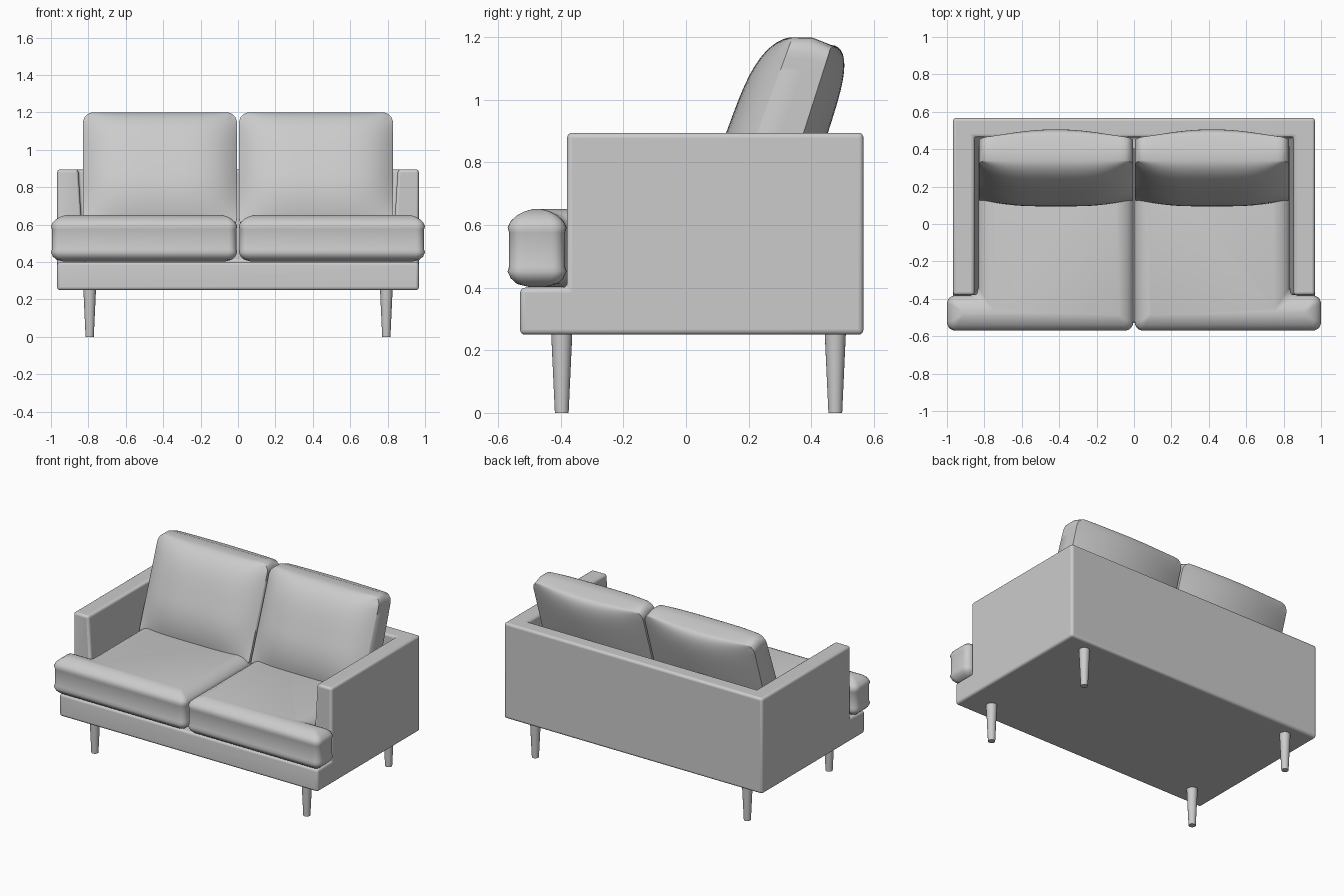
import bpy, bmesh, math
from mathutils import Vector

if "Cube" in bpy.data.objects:
    bpy.data.objects.remove(bpy.data.objects["Cube"])

fabric = bpy.data.materials.new("grey fabric")
fabric.diffuse_color = (0.6, 0.6, 0.6, 1)
fabric.use_nodes = True
fabric.node_tree.nodes["Principled BSDF"].inputs["Base Color"].default_value = fabric.diffuse_color


def finish(name, bm, angle=40):
    bmesh.ops.recalc_face_normals(bm, faces=bm.faces)
    me = bpy.data.meshes.new(name)
    bm.to_mesh(me)
    bm.free()
    me.materials.append(fabric)
    ob = bpy.data.objects.new(name, me)
    bpy.context.collection.objects.link(ob)
    smooth(ob, angle)
    return ob


def smooth(ob, angle):
    bpy.ops.object.select_all(action='DESELECT')
    ob.select_set(True)
    bpy.context.view_layer.objects.active = ob
    bpy.ops.object.shade_smooth_by_angle(angle=math.radians(angle))


def box(name, x0, x1, y0, y1, z0, z1, top_x=1.0):
    bm = bmesh.new()
    bmesh.ops.create_cube(bm, size=1)
    for v in bm.verts:
        k = top_x if v.co.z > 0 else 1
        v.co = ((x1 if v.co.x > 0 else x0) * k,
                y1 if v.co.y > 0 else y0,
                z1 if v.co.z > 0 else z0)
    return finish(name, bm)


# Frame: one block with the seat well and the front ledge cut out
frame = box("sofa_frame", -0.967, 0.967, -0.53, 0.567, 0.25, 0.895)
cutters = [box("ledge_cutter", -1.2, 1.2, -0.8, -0.38, 0.40, 1.2),
           box("well_cutter", -0.825, 0.825, -0.7, 0.465, 0.40, 0.96, 1.04)]
bpy.context.view_layer.objects.active = frame
for c in cutters:
    c.hide_render = True
    m = frame.modifiers.new("cut", 'BOOLEAN')
    m.operation, m.solver, m.object = 'DIFFERENCE', 'EXACT', c
    bpy.ops.object.modifier_apply(modifier=m.name)
for c in cutters:
    bpy.data.objects.remove(c)
bev = frame.modifiers.new("soft edges", 'BEVEL')
bev.width, bev.segments, bev.limit_method = 0.016, 4, 'ANGLE'
bpy.ops.object.modifier_apply(modifier=bev.name)
smooth(frame, 40)


def rounded_ring(poly, inset, r, seg=5):
    """Inset a right-angled outline and round its corners."""
    pts, n = [Vector(p) for p in poly], len(poly)
    out = []
    for i in range(n):
        d0 = (pts[i] - pts[i - 1]).normalized()
        d1 = (pts[(i + 1) % n] - pts[i]).normalized()
        p = pts[i] + inset * Vector((-d0.y - d1.y, d0.x + d1.x))
        c = p + r * (d1 - d0)
        for k in range(seg + 1):
            t = math.pi / 2 * k / seg
            out.append(c + r * (d0 * math.sin(t) - d1 * math.cos(t)))
    return out


# Seat cushions: T-shaped outline lofted through a soft edge profile
def seat_cushion(name, side):
    outline = [(0.004, -0.57), (1, -0.57), (1, -0.382),
               (0.832, -0.382), (0.832, 0.45), (0.004, 0.45)]
    profile = [(0.07, 0.402), (0.03, 0.412), (0.01, 0.43), (0, 0.452),
               (0.005, 0.468), (0.005, 0.575), (0, 0.592), (0.01, 0.613),
               (0.03, 0.631), (0.055, 0.644), (0.08, 0.651)]
    bm = bmesh.new()
    rings = []
    for inset, z in profile:
        r = max(0.012, 0.045 - 0.6 * inset)
        rings.append([bm.verts.new((side * p.x, p.y, z))
                      for p in rounded_ring(outline, inset, r)])
    n = len(rings[0])
    for a, b in zip(rings, rings[1:]):
        for i in range(n):
            j = (i + 1) % n
            bm.faces.new((a[i], a[j], b[j], b[i]))
    bm.faces.new(rings[0])
    bm.faces.new(rings[-1])
    finish(name, bm, 50)


# Back cushions: leaning pillow, two bulging panels joined by a side band
def back_cushion(name, side, n=28):
    hx, cx, rc = 0.411, 0.417, 0.055
    hv = 0.31
    bm = bmesh.new()

    def point(i, j, front):
        # denser spacing towards the seams
        u = math.sin(math.pi / 2 * (2 * i / n - 1))
        v = math.sin(math.pi / 2 * (2 * j / n - 1))
        x, h = u * hx, v * hv
        dx, dh = abs(x) - (hx - rc), abs(h) - (hv - rc)
        if dx > 0 and dh > 0:
            k = max(dx, dh) / math.hypot(dx, dh)
            x = math.copysign(hx - rc + dx * k, x)
            h = math.copysign(hv - rc + dh * k, h)
        t = (h / hv + 1) / 2
        fv = max(0, 1 - v ** 4) ** 0.5 if v > 0 else 1 - v * v
        if front:
            y = 0.113 + 0.227 * t - 0.10 * fv * (1 - u ** 4)
            z = 0.58 + 0.62 * t
        else:
            y = 0.275 + 0.19 * t + 0.078 * fv * (1 - u * u)
            z = 0.58 + 0.595 * t
        return bm.verts.new((side * (cx + x), y, z))

    rims = []
    for front in (True, False):
        g = [[point(i, j, front) for j in range(n + 1)] for i in range(n + 1)]
        for i in range(n):
            for j in range(n):
                bm.faces.new((g[i][j], g[i + 1][j], g[i + 1][j + 1], g[i][j + 1]))
        rims.append([g[i][0] for i in range(n)] + [g[n][j] for j in range(n)] +
                    [g[i][n] for i in range(n, 0, -1)] + [g[0][j] for j in range(n, 0, -1)])
    # side band, slightly puffed through a middle ring
    mid = []
    for a, b in zip(*rims):
        p = (a.co + b.co) / 2
        if p.z > 1.1:
            p.z += 0.012
        mid.append(bm.verts.new(p))
    m = len(mid)
    for a, b in ((rims[0], mid), (mid, rims[1])):
        for i in range(m):
            j = (i + 1) % m
            bm.faces.new((a[i], a[j], b[j], b[i]))
    finish(name, bm, 50)


for side, label in ((-1, "left"), (1, "right")):
    seat_cushion(label + "_seat_cushion", side)
    back_cushion(label + "_back_cushion", side)
    # Tapered round legs
    for y, end in ((-0.397, "front"), (0.477, "back")):
        bm = bmesh.new()
        bmesh.ops.create_cone(bm, cap_ends=True, segments=24,
                              radius1=0.022, radius2=0.034, depth=0.26)
        bmesh.ops.translate(bm, verts=bm.verts, vec=(side * 0.793, y, 0.13))
        finish(f"{end}_{label}_leg", bm)
